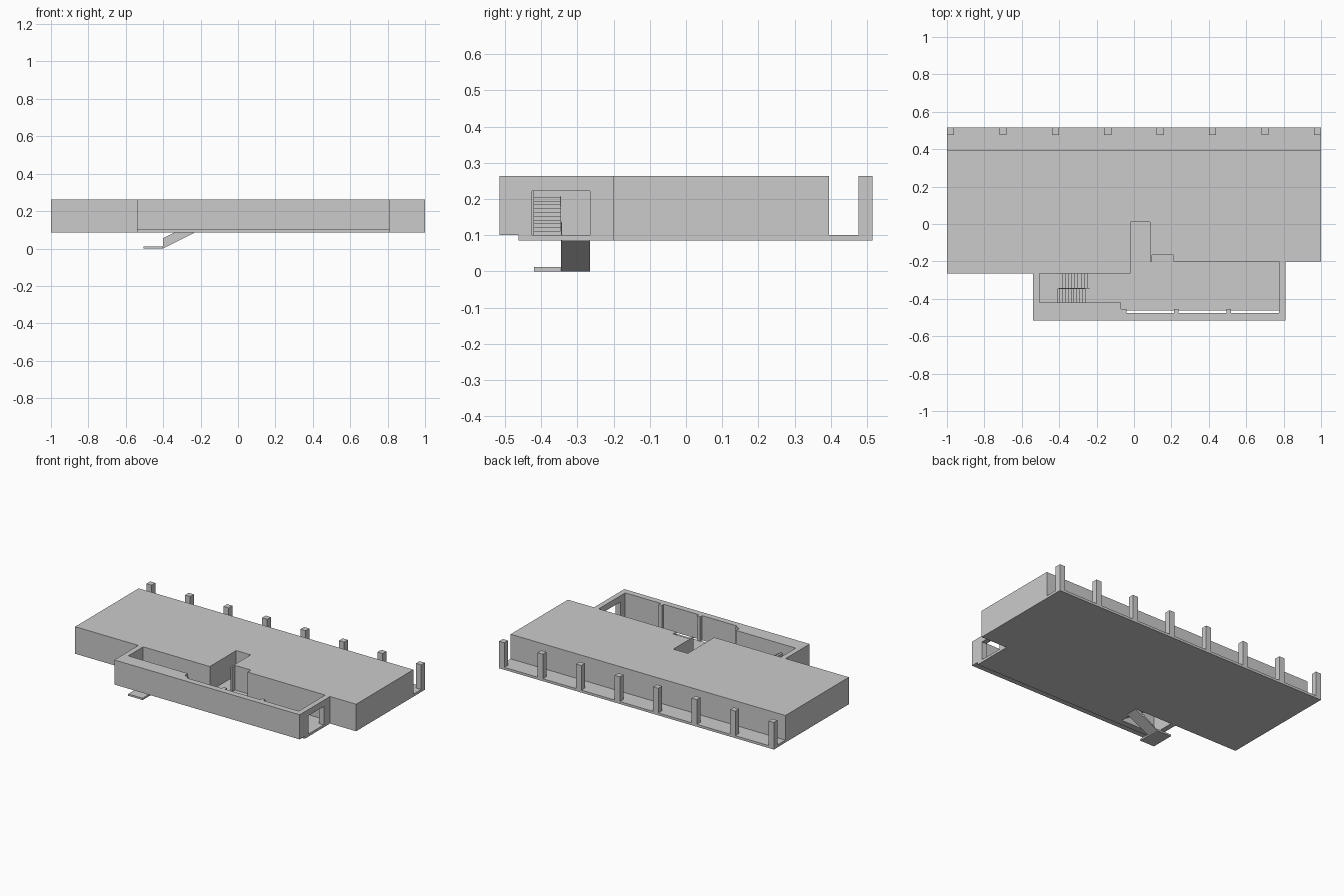
import bpy
import bmesh
from mathutils import Vector

cube = bpy.data.objects.get("Cube")
if cube:
    bpy.data.objects.remove(cube)

grey = bpy.data.materials.new("concrete_grey")
grey.use_nodes = True
colour = (0.6, 0.6, 0.6, 1)
grey.diffuse_color = colour
grey.node_tree.nodes["Principled BSDF"].inputs["Base Color"].default_value = colour


def prism(name, outline, low, high, axis="z"):
    """Extrude a flat outline along one axis."""
    place = {"z": lambda a, b, c: (a, b, c),
             "y": lambda a, b, c: (a, c, b),
             "x": lambda a, b, c: (c, a, b)}[axis]
    bm = bmesh.new()
    base = bm.faces.new([bm.verts.new(place(a, b, low)) for a, b in outline])
    grown = bmesh.ops.extrude_face_region(bm, geom=[base])
    moved = [v for v in grown["geom"] if isinstance(v, bmesh.types.BMVert)]
    bmesh.ops.translate(bm, verts=moved, vec=Vector(place(0, 0, high - low)))
    bmesh.ops.recalc_face_normals(bm, faces=bm.faces)
    mesh = bpy.data.meshes.new(name)
    bm.to_mesh(mesh)
    bm.free()
    mesh.materials.append(grey)
    obj = bpy.data.objects.new(name, mesh)
    bpy.context.collection.objects.link(obj)
    return obj


def box(name, x0, x1, y0, y1, z0, z1):
    return prism(name, [(x0, y0), (x1, y0), (x1, y1), (x0, y1)], z0, z1)


BASE, FLOOR, TOP = 0.085, 0.101, 0.263
BACK, END = 0.395, 0.515

# Main block, with the courtyard recesses cut into its front
recess = [(0.21, -0.2), (0.21, -0.165), (0.095, -0.165), (0.095, -0.2),
          (0.085, -0.2), (0.085, 0.01), (-0.02, 0.01), (-0.02, -0.265)]
prism("main_block", [(-1, BACK), (1, BACK), (1, -0.2)] + recess + [(-1, -0.265)], BASE, TOP)

# Rear walkway and its row of columns
box("rear_walkway", -1, 1, BACK, END, BASE, FLOOR)
for i in range(8):
    x = -1 + i * (2 - 0.038) / 7
    box(f"rear_column_{i + 1}", x, x + 0.038, 0.477, END, FLOOR, TOP)

# Courtyard floor, notched for the stairwell
stairwell = [(-0.235, -0.265), (-0.235, -0.343), (-0.26, -0.343),
             (-0.26, -0.42), (-0.505, -0.42), (-0.505, -0.265)]
prism("courtyard_floor",
      [(-0.54, -0.265), (-0.54, -0.462), (0.81, -0.462), (0.81, -0.2)] + recess + stairwell,
      BASE, FLOOR)

# Front and left courtyard wall, thicker beside the stairs
prism("courtyard_wall",
      [(-0.54, -0.265), (-0.54, -END), (0.81, -END), (0.81, -0.475), (-0.04, -0.475),
       (-0.04, -0.455), (-0.07, -0.455), (-0.07, -0.42), (-0.505, -0.42), (-0.505, -0.265)],
      FLOOR, TOP)
for i, x in enumerate((0.227, 0.507)):
    box(f"wall_post_{i + 1}", x - 0.012, x + 0.012, -0.475, -0.455, FLOOR, TOP)

# Right end wall with a doorway
prism("doorway_wall",
      [(-0.475, FLOOR), (-0.425, FLOOR), (-0.425, 0.222), (-0.265, 0.222),
       (-0.265, FLOOR), (-0.2, FLOOR), (-0.2, TOP), (-0.475, TOP)],
      0.775, 0.81, "x")


def flight(name, x0, x1, z0, z1, y0, y1, steps=10, depth=0.018):
    """Stair profile with a sloping underside."""
    run, rise = (x1 - x0) / steps, (z1 - z0) / steps
    profile = [(x0, z0)]
    for i in range(steps):
        profile += [(x0 + i * run, z0 + (i + 1) * rise),
                    (x0 + (i + 1) * run, z0 + (i + 1) * rise)]
    profile += [(x1, z1 - depth)]
    if z0 > FLOOR - 0.01:
        profile += [(x0 + run, z0)]
    prism(name, profile, y0, y1, "y")


# Stairs, landing and thin balustrades
box("lower_landing", -0.505, -0.4, -0.42, -0.265, 0, 0.012)
flight("lower_stairs", -0.4, -0.235, 0, FLOOR, -0.343, -0.265)
flight("upper_stairs", -0.26, -0.41, FLOOR, 0.205, -0.42, -0.347)
prism("lower_balustrade", [(-0.4, 0), (-0.235, BASE), (-0.235, 0.137), (-0.4, 0.055)],
      -0.345, -0.343, "y")
prism("upper_balustrade", [(-0.26, FLOOR), (-0.41, 0.187), (-0.41, 0.208), (-0.26, 0.137)],
      -0.347, -0.345, "y")
